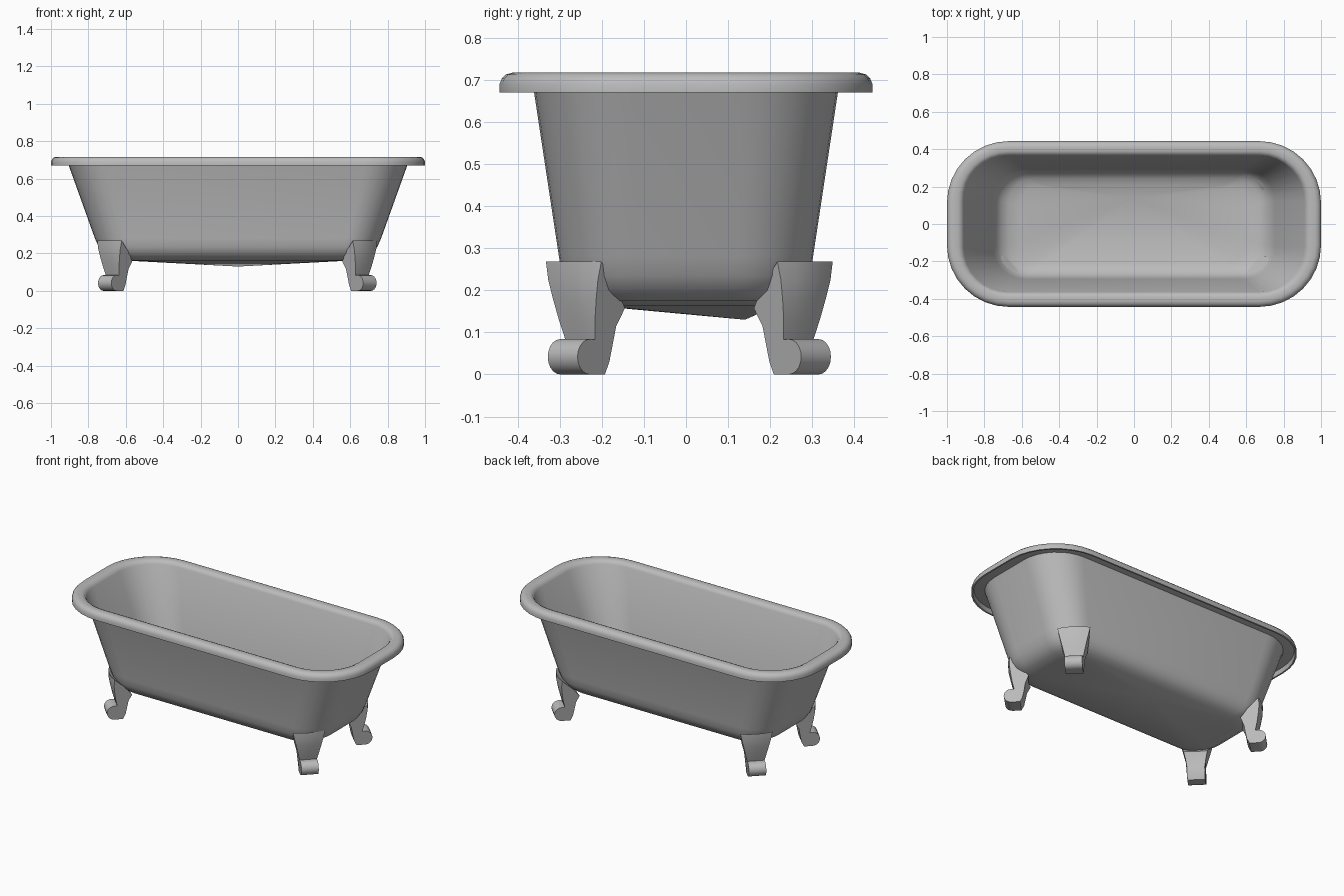
import bpy, bmesh, math
from mathutils import Vector

cube = bpy.data.objects.get("Cube")
if cube:
    bpy.data.objects.remove(cube, do_unlink=True)

grey = bpy.data.materials.new("enamel_grey")
grey.use_nodes = True
GREY = (0.5, 0.5, 0.5, 1)
grey.diffuse_color = GREY
grey.node_tree.nodes["Principled BSDF"].inputs["Base Color"].default_value = GREY


def finish(bm, name, angle):
    bmesh.ops.recalc_face_normals(bm, faces=bm.faces)
    mesh = bpy.data.meshes.new(name)
    bm.to_mesh(mesh)
    bm.free()
    mesh.materials.append(grey)
    obj = bpy.data.objects.new(name, mesh)
    bpy.context.collection.objects.link(obj)
    bpy.ops.object.select_all(action='DESELECT')
    obj.select_set(True)
    bpy.context.view_layer.objects.active = obj
    bpy.ops.object.shade_smooth_by_angle(angle=math.radians(angle))
    return obj


def rounded_ring(bm, a, b, r, z, steps=8):
    """Rounded rectangle of half sizes a, b and corner radius r."""
    ring = []
    for i, (sx, sy) in enumerate([(1, 1), (-1, 1), (-1, -1), (1, -1)]):
        for k in range(steps + 1):
            t = (i + k / steps) * math.pi / 2
            ring.append(bm.verts.new((sx * (a - r) + r * math.cos(t),
                                      sy * (b - r) + r * math.sin(t), z)))
    return ring


def bridge(bm, r0, r1):
    n = len(r0)
    for i in range(n):
        j = (i + 1) % n
        bm.faces.new((r0[i], r0[j], r1[j], r1[i]))


def fan(bm, ring, point):
    centre = bm.verts.new(point)
    for i, v in enumerate(ring):
        bm.faces.new((v, ring[(i + 1) % len(ring)], centre))


# Tub shell: outside wall, rolled rim, inside wall, as half length, half width, radius, height
sections = [
    (0.62, 0.215, 0.12, 0.163), (0.68, 0.25, 0.14, 0.175),
    (0.72, 0.277, 0.16, 0.2), (0.745, 0.295, 0.175, 0.235),
    (0.765, 0.302, 0.18, 0.28), (0.905, 0.361, 0.23, 0.67),
    (0.915, 0.368, 0.24, 0.69), (0.985, 0.427, 0.31, 0.698),
    (0.99, 0.433, 0.32, 0.67), (1.0, 0.443, 0.33, 0.67),
    (1.0, 0.443, 0.33, 0.69), (0.995, 0.438, 0.325, 0.703),
    (0.985, 0.428, 0.315, 0.713), (0.97, 0.413, 0.3, 0.717),
    (0.94, 0.388, 0.27, 0.717), (0.922, 0.373, 0.25, 0.71),
    (0.911, 0.364, 0.24, 0.695), (0.755, 0.294, 0.172, 0.282),
    (0.735, 0.286, 0.167, 0.24), (0.71, 0.268, 0.15, 0.209),
    (0.67, 0.243, 0.13, 0.187), (0.61, 0.21, 0.12, 0.175),
]
bm = bmesh.new()
rings = [rounded_ring(bm, *s) for s in sections]
for lower, upper in zip(rings, rings[1:]):
    bridge(bm, lower, upper)
# Floor slopes down to the off-centre drain point
fan(bm, rings[0], (0, 0.14, 0.13))
fan(bm, rings[-1], (0, 0.14, 0.142))
finish(bm, "tub", 40)

# Scroll foot: side profile as outward distance and height
outer = [(0, 0.268), (0.002, 0.225), (-0.003, 0.18), (-0.011, 0.13), (-0.022, 0.083)]
toe = [(-0.005 + 0.042 * math.sin(t), 0.042 + 0.042 * math.cos(t))
       for t in [math.pi * k / 10 for k in range(11)]]
inner = [(-0.055, 0), (-0.07, 0.03), (-0.078, 0.07), (-0.086, 0.115), (-0.105, 0.157),
         (-0.065, 0.208)]
profile = outer + toe + inner


def make_foot(name, sx, sy):
    bm = bmesh.new()
    out = Vector((sx, sy, 0)).normalized()
    side = Vector((-sy, sx, 0)).normalized()
    base = Vector((0.683 * sx - 0.004, 0.275 * sy + 0.008, 0))
    # Columns across the width, with the middle slightly raised and bowed outward
    columns = []
    for u in (-1, -0.5, 0, 0.5, 1):
        column = []
        for d, z in profile:
            up = max(0, min(1, (z - 0.085) / 0.18))
            half = 0.05 + 0.043 * up
            bow = 0.016 * up * (1 - u * u)
            column.append(bm.verts.new(base + out * (d + bow) + side * (u * half)
                                       + Vector((0, 0, z))))
        columns.append(column)
    for left, right in zip(columns, columns[1:]):
        bridge(bm, left, right)
    bm.faces.new(columns[0])
    bm.faces.new(columns[-1])
    finish(bm, name, 35)


for sx, xname in ((1, "left"), (-1, "right")):
    for sy, yname in ((-1, "front"), (1, "back")):
        make_foot(f"{yname}_{xname}_foot", sx, sy)
